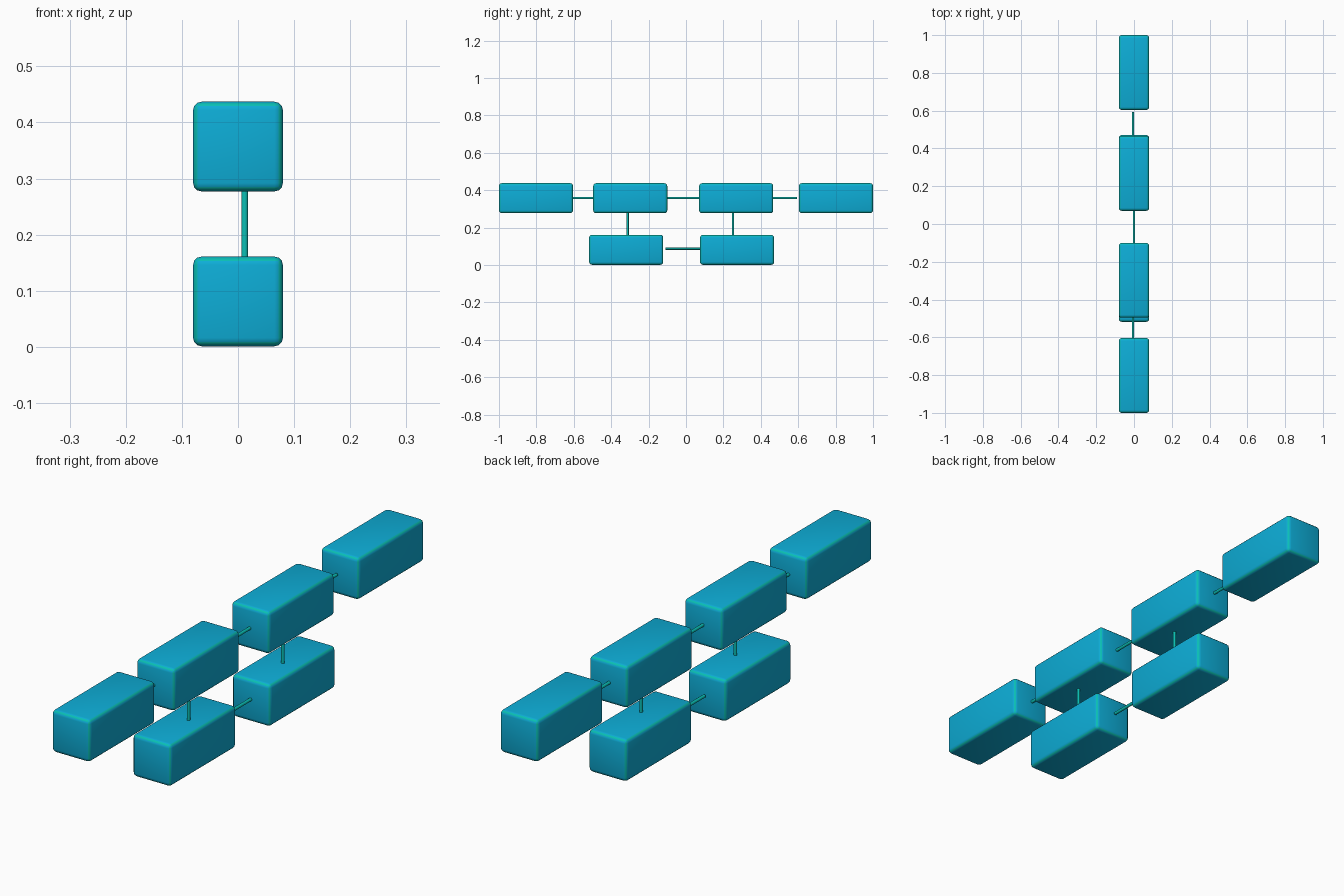
import bpy, bmesh
from mathutils import Vector

if "Cube" in bpy.data.objects:
    bpy.data.objects.remove(bpy.data.objects["Cube"])


def material(name, rgb):
    m = bpy.data.materials.new(name)
    m.diffuse_color = (*rgb, 1.0)
    m.use_nodes = True
    m.node_tree.nodes["Principled BSDF"].inputs["Base Color"].default_value = m.diffuse_color
    return m


BLUE = material("bright blue", (0.004, 0.42, 0.68))
TEAL = material("teal", (0.003, 0.52, 0.46))


def finish(bm, name, mats):
    me = bpy.data.meshes.new(name)
    bm.to_mesh(me)
    bm.free()
    for m in mats:
        me.materials.append(m)
    ob = bpy.data.objects.new(name, me)
    bpy.context.collection.objects.link(ob)
    bpy.ops.object.select_all(action='DESELECT')
    ob.select_set(True)
    bpy.context.view_layer.objects.active = ob
    bpy.ops.object.shade_smooth_by_angle(angle=0.6)
    return ob


def block(name, y, z):
    # Rounded box with a thin teal line along the middle of each rounded edge
    bm = bmesh.new()
    bmesh.ops.create_cube(bm, size=1)
    bmesh.ops.scale(bm, vec=(0.16, 0.396, 0.16), verts=bm.verts)
    bmesh.ops.bevel(bm, geom=bm.edges[:], offset=0.015, segments=3,
                    profile=0.5, affect='EDGES')
    bm.normal_update()
    for f in bm.faces:
        if sum(abs(c) > 0.6 for c in f.normal) == 2:
            f.material_index = 1
    bmesh.ops.translate(bm, vec=(0, y, z), verts=bm.verts)
    return finish(bm, name, [BLUE, TEAL])


def rod(name, a, b, radius=0.006):
    a, b = Vector(a), Vector(b)
    bm = bmesh.new()
    bmesh.ops.create_cone(bm, cap_ends=True, segments=16, radius1=radius,
                          radius2=radius, depth=(b - a).length)
    rot = (b - a).to_track_quat('Z', 'Y').to_matrix()
    bmesh.ops.rotate(bm, cent=(0, 0, 0), matrix=rot, verts=bm.verts)
    bmesh.ops.translate(bm, vec=(a + b) / 2, verts=bm.verts)
    return finish(bm, name, [TEAL])


# Upper row of four blocks, lower row of two
for i, y in enumerate((-0.802, -0.298, 0.268, 0.802)):
    block(f"upper_block_{i + 1}", y, 0.357)
for i, y in enumerate((-0.32, 0.273)):
    block(f"lower_block_{i + 1}", y, 0.081)

# Horizontal links along the upper row
for i, (x, y0, y1) in enumerate(((-0.005, -0.61, -0.49), (0.0, -0.105, 0.075),
                                 (-0.005, 0.46, 0.594))):
    rod(f"upper_link_{i + 1}", (x, y0, 0.358), (x, y1, 0.358))

# Link between the lower blocks
rod("lower_link", (0, -0.109, 0.087), (0, 0.08, 0.087))

# Vertical links between the rows
for i, y in enumerate((-0.312, 0.251)):
    rod(f"vertical_link_{i + 1}", (0.012, y, 0.155), (0.012, y, 0.283))
